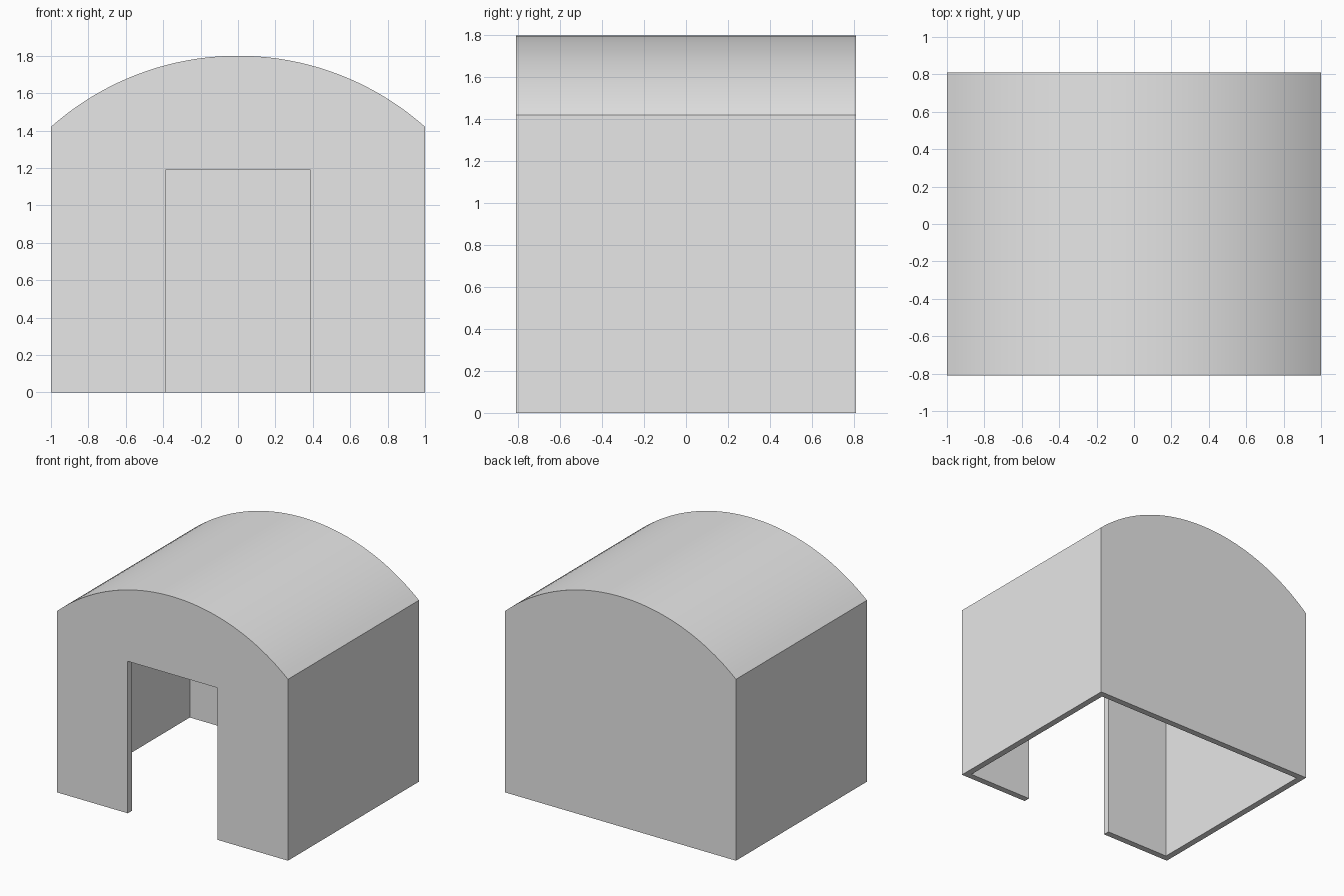
import bpy, bmesh, math

if "Cube" in bpy.data.objects:
    bpy.data.objects.remove(bpy.data.objects["Cube"])

HALF_W, HALF_D = 1.0, 0.81
EAVE, RIDGE = 1.42, 1.80
WALL = 0.05
DOOR_HALF, DOOR_TOP = 0.388, 1.19

# Roof arc through both eaves and the ridge
RISE = RIDGE - EAVE
RADIUS = (HALF_W ** 2 + RISE ** 2) / (2 * RISE)
CENTRE = RIDGE - RADIUS

grey = bpy.data.materials.new("plain grey")
grey.use_nodes = True
grey.diffuse_color = (0.8, 0.8, 0.8, 1)
grey.node_tree.nodes["Principled BSDF"].inputs["Base Color"].default_value = (0.8, 0.8, 0.8, 1)


def prism(name, profile, y0, y1):
    """Extrude an (x, z) profile from y0 to y1."""
    bm = bmesh.new()
    face = bm.faces.new([bm.verts.new((x, y0, z)) for x, z in profile])
    ext = bmesh.ops.extrude_face_region(bm, geom=[face])
    verts = [v for v in ext["geom"] if isinstance(v, bmesh.types.BMVert)]
    bmesh.ops.translate(bm, verts=verts, vec=(0, y1 - y0, 0))
    bmesh.ops.recalc_face_normals(bm, faces=bm.faces)
    mesh = bpy.data.meshes.new(name)
    bm.to_mesh(mesh)
    bm.free()
    mesh.materials.append(grey)
    obj = bpy.data.objects.new(name, mesh)
    bpy.context.collection.objects.link(obj)
    return obj


def vault(half, radius, base, steps=40):
    """Upright walls closed by a round arch."""
    a = math.asin(half / radius)
    arc = [a - 2 * a * i / steps for i in range(steps + 1)]
    top = [(radius * math.sin(t), CENTRE + radius * math.cos(t)) for t in arc]
    return [(-half, base), (half, base)] + top


# Solid vaulted block, then the hollow room and the doorway cut from it
shell = prism("vaulted_shelter", vault(HALF_W, RADIUS, 0), -HALF_D, HALF_D)
room = prism("room_cutter", vault(HALF_W - WALL, RADIUS - WALL, -0.2),
             -HALF_D + WALL, HALF_D - WALL)
door = prism("doorway_cutter",
             [(-DOOR_HALF, -0.3), (DOOR_HALF, -0.3), (DOOR_HALF, DOOR_TOP), (-DOOR_HALF, DOOR_TOP)],
             -HALF_D - 0.2, -HALF_D + 0.3)

bpy.ops.object.select_all(action="DESELECT")
shell.select_set(True)
bpy.context.view_layer.objects.active = shell
for cutter in (room, door):
    cutter.hide_render = True
    mod = shell.modifiers.new(cutter.name, "BOOLEAN")
    mod.operation = "DIFFERENCE"
    mod.solver = "EXACT"
    mod.object = cutter
    bpy.ops.object.modifier_apply(modifier=mod.name)
    bpy.data.objects.remove(cutter)

# Smooth roof, crisp corners
bpy.ops.object.shade_smooth_by_angle(angle=math.radians(30))
